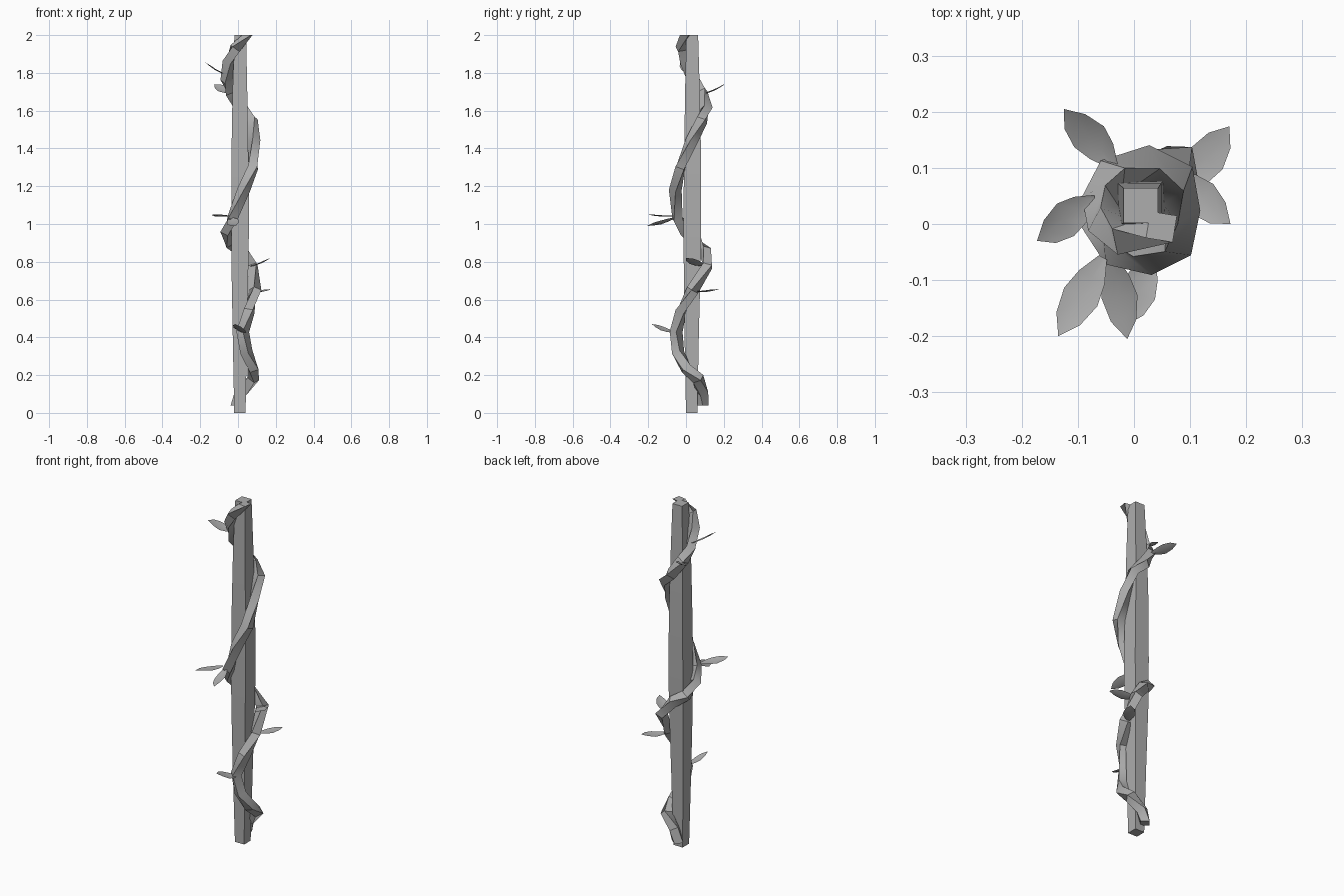
import bpy, bmesh, math
from mathutils import Vector

if "Cube" in bpy.data.objects:
    bpy.data.objects.remove(bpy.data.objects["Cube"])

grey = bpy.data.materials.new("grey")
grey.diffuse_color = (0.42, 0.42, 0.42, 1)
grey.use_nodes = True
grey.node_tree.nodes["Principled BSDF"].inputs["Base Color"].default_value = grey.diffuse_color


def finish(name, bm, sharp=None):
    """Make the object; sharp is the smoothing angle in degrees, None is flat."""
    bmesh.ops.recalc_face_normals(bm, faces=bm.faces[:])
    me = bpy.data.meshes.new(name)
    bm.to_mesh(me)
    bm.free()
    me.materials.append(grey)
    for p in me.polygons:
        p.use_smooth = sharp is not None
    if sharp is not None:
        me.set_sharp_from_angle(angle=math.radians(sharp))
    ob = bpy.data.objects.new(name, me)
    bpy.context.collection.objects.link(ob)
    return ob


def loft(name, rings, sharp=None):
    """Skin a stack of four-sided rings and cap both ends."""
    bm = bmesh.new()
    vs = [[bm.verts.new(p) for p in r] for r in rings]
    for a, b in zip(vs, vs[1:]):
        for i in range(4):
            j = (i + 1) % 4
            bm.faces.new((a[i], a[j], b[j], b[i]))
    bm.faces.new(vs[0][::-1])
    bm.faces.new(vs[-1])
    return finish(name, bm, sharp)


CORNERS = ((-1, -1), (1, -1), (1, 1), (-1, 1))

# Square post, slightly thicker around the middle: z, centre x, centre y, half width
post = [(0, .01, .03, .03), (.42, .01, .03, .038), (.8, .01, .033, .045),
        (1.05, .012, .033, .047), (1.4, .01, .035, .044), (1.7, .01, .034, .039),
        (2, .012, .033, .031)]
loft("post", [[(x + h * i, y + h * j, z) for i, j in CORNERS] for z, x, y, h in post], 30)

# Square vine winding round the post, turned so an edge leads outward
path = [(-.005, .085, .04), (.015, .085, .11), (.08, .065, .18), (.08, .0, .235),
        (.045, -.042, .32), (.025, -.052, .43), (.06, -.027, .54), (.09, .035, .65),
        (.078, .115, .78), (.015, .10, .86), (-.045, .065, .9), (-.06, .0, .96),
        (-.03, -.045, 1.03), (.03, -.057, 1.18), (.08, -.03, 1.3), (.085, .03, 1.44),
        (.075, .085, 1.55), (.02, .108, 1.61), (-.04, .085, 1.7), (-.06, .04, 1.76),
        (-.05, .0, 1.86), (-.015, -.025, 1.93), (.049, -.005, 2)]
pts = [Vector(p) for p in path]
turn = math.radians(35)
rings = []
for k, p in enumerate(pts):
    t = (pts[min(k + 1, len(pts) - 1)] - pts[max(k - 1, 0)]).normalized()
    if k in (0, len(pts) - 1):
        t = Vector((0, 0, 1))
    out = Vector((p.x - .01, p.y - .033, 0))
    out = (out - t * out.dot(t)).normalized()
    side = t.cross(out)
    a = out * math.cos(turn) + side * math.sin(turn)
    b = t.cross(a)
    rings.append([p + .024 * (a * i + b * j) for i, j in CORNERS])
loft("vine", rings, 40)

# Leaves: base, tip, up direction
leaves = [((-.035, .105, 1.69), (-.125, .205, 1.74), (.1, -.6, .8)),
          ((-.07, .045, 1.79), (-.173, -.03, 1.855), (.53, 0, .85)),
          ((-.055, -.06, 1.04), (-.135, -.2, 1.05), (-.1, 0, 1)),
          ((-.04, -.055, 1.03), (-.012, -.205, .99), (-.3, -.25, .93)),
          ((.03, -.06, .42), (-.015, -.18, .47), (.35, .35, .85)),
          ((.09, .06, .64), (.17, .174, .655), (-.12, -.1, 1)),
          ((.07, .09, .775), (.172, 0, .82), (-.37, 0, .93))]
# Outline: fraction along the leaf, half width, sag
outline = [(0, .008, 0), (.25, .026, -.004), (.5, .034, -.006), (.78, .024, -.004)]
for n, (base, tip, up) in enumerate(leaves):
    base, tip = Vector(base), Vector(tip)
    d = tip - base
    side = d.cross(Vector(up)).normalized()
    nor = side.cross(d).normalized()
    bm = bmesh.new()
    rows = [[bm.verts.new(base + d * f + side * w * s + nor * (sag + .005 * abs(s)))
             for s in (-1, 0, 1)] for f, w, sag in outline]
    end = bm.verts.new(tip)
    for a, b in zip(rows, rows[1:]):
        for i in range(2):
            bm.faces.new((a[i], a[i + 1], b[i + 1], b[i]))
    for i in range(2):
        bm.faces.new((rows[-1][i], rows[-1][i + 1], end))
    finish("leaf_%d" % (n + 1), bm, 60)
